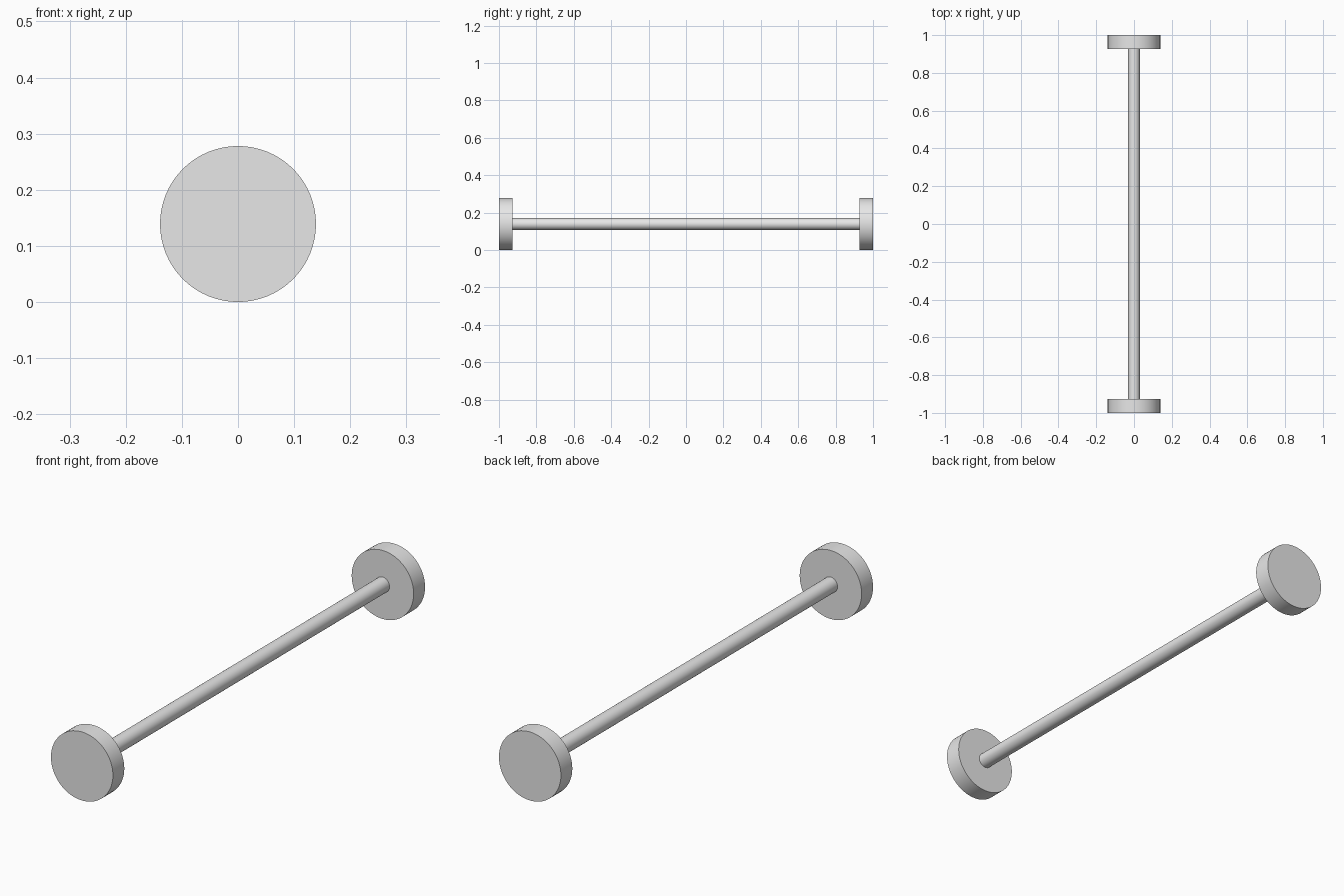
import bpy
import math

old = bpy.data.objects.get("Cube")
if old:
    bpy.data.objects.remove(old, do_unlink=True)

DISC_R, DISC_T, ROD_R = 0.139, 0.073, 0.031

# Single plain grey
grey = bpy.data.materials.new("light_grey")
grey.use_nodes = True
colour = (0.8, 0.8, 0.8, 1)
grey.diffuse_color = colour
grey.node_tree.nodes["Principled BSDF"].inputs["Base Color"].default_value = colour


def cylinder_along_y(name, radius, length, y):
    bpy.ops.mesh.primitive_cylinder_add(
        vertices=64, radius=radius, depth=length,
        location=(0, y, DISC_R), rotation=(math.pi / 2, 0, 0))
    obj = bpy.context.object
    obj.name = name
    obj.data.materials.append(grey)
    bpy.ops.object.shade_smooth_by_angle(angle=math.radians(30))
    return obj


# Rod between the inner faces of the end discs
cylinder_along_y("rod", ROD_R, 2 - 2 * DISC_T, 0)

# End discs
for name, side in (("front_disc", -1), ("back_disc", 1)):
    cylinder_along_y(name, DISC_R, DISC_T, side * (1 - DISC_T / 2))
